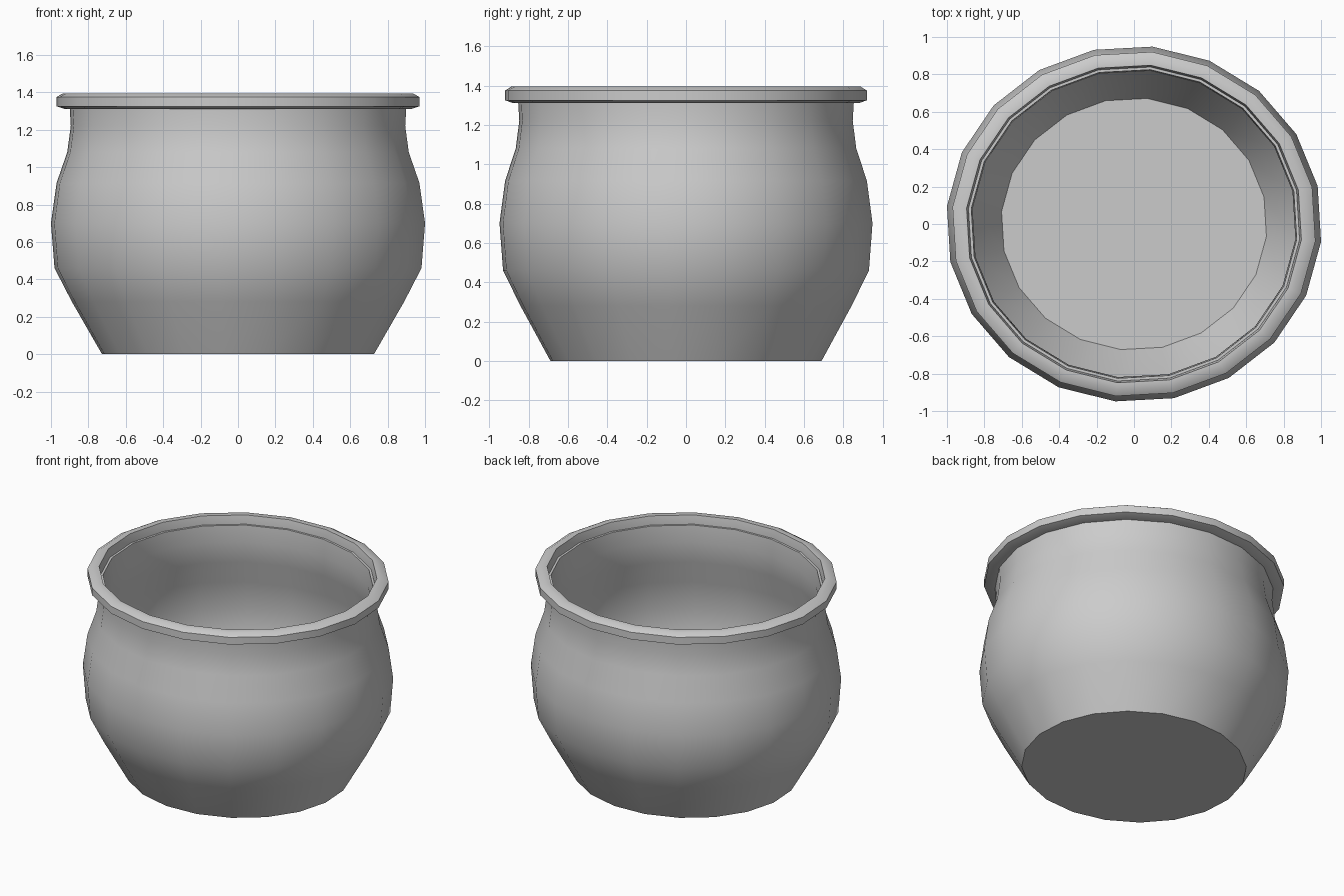
import bpy, bmesh, math

if "Cube" in bpy.data.objects:
    bpy.data.objects.remove(bpy.data.objects["Cube"])

SIDES = 20
TURN = math.radians(12.3)   # rotation of the polygon corners
SX, SY = 1.005, 0.953       # slightly oval plan


def lathe(name, profile, closed):
    """Spin (radius, z) points; a closed profile loops, an open one is capped at both ends."""
    bm = bmesh.new()
    rings = []
    for r, z in profile:
        rings.append([bm.verts.new((r * SX * math.cos(TURN + 2 * math.pi * i / SIDES),
                                    r * SY * math.sin(TURN + 2 * math.pi * i / SIDES), z))
                      for i in range(SIDES)])
    pairs = list(zip(rings, rings[1:]))
    if closed:
        pairs.append((rings[-1], rings[0]))
    for a, b in pairs:
        for i in range(SIDES):
            j = (i + 1) % SIDES
            bm.faces.new((a[i], a[j], b[j], b[i]))
    if not closed:
        bm.faces.new(rings[0])
        bm.faces.new(rings[-1])
    bmesh.ops.recalc_face_normals(bm, faces=bm.faces)
    mesh = bpy.data.meshes.new(name)
    bm.to_mesh(mesh)
    bm.free()
    obj = bpy.data.objects.new(name, mesh)
    bpy.context.collection.objects.link(obj)
    bpy.ops.object.select_all(action='DESELECT')
    bpy.context.view_layer.objects.active = obj
    obj.select_set(True)
    bpy.ops.object.shade_smooth_by_angle(angle=math.radians(32))
    return obj


# Pot body: outer wall up, over the lip, inner wall down to the floor
outer = [(0.727, 0), (0.888, 0.28), (0.981, 0.46), (1.0, 0.70), (0.97, 0.915),
         (0.913, 1.08), (0.894, 1.22), (0.901, 1.335)]
inner = [(0.87, 1.335), (0.863, 1.22), (0.883, 1.07), (0.94, 0.905), (0.969, 0.70),
         (0.952, 0.47), (0.861, 0.295), (0.708, 0.03)]
lathe("pot_body", outer + inner, closed=False)

# Rim: collar around the lip with bevelled top and underside
lathe("pot_rim", [(0.885, 1.31), (0.925, 1.31), (0.97, 1.325), (0.97, 1.375),
                  (0.935, 1.395), (0.895, 1.395), (0.885, 1.345)], closed=True)
